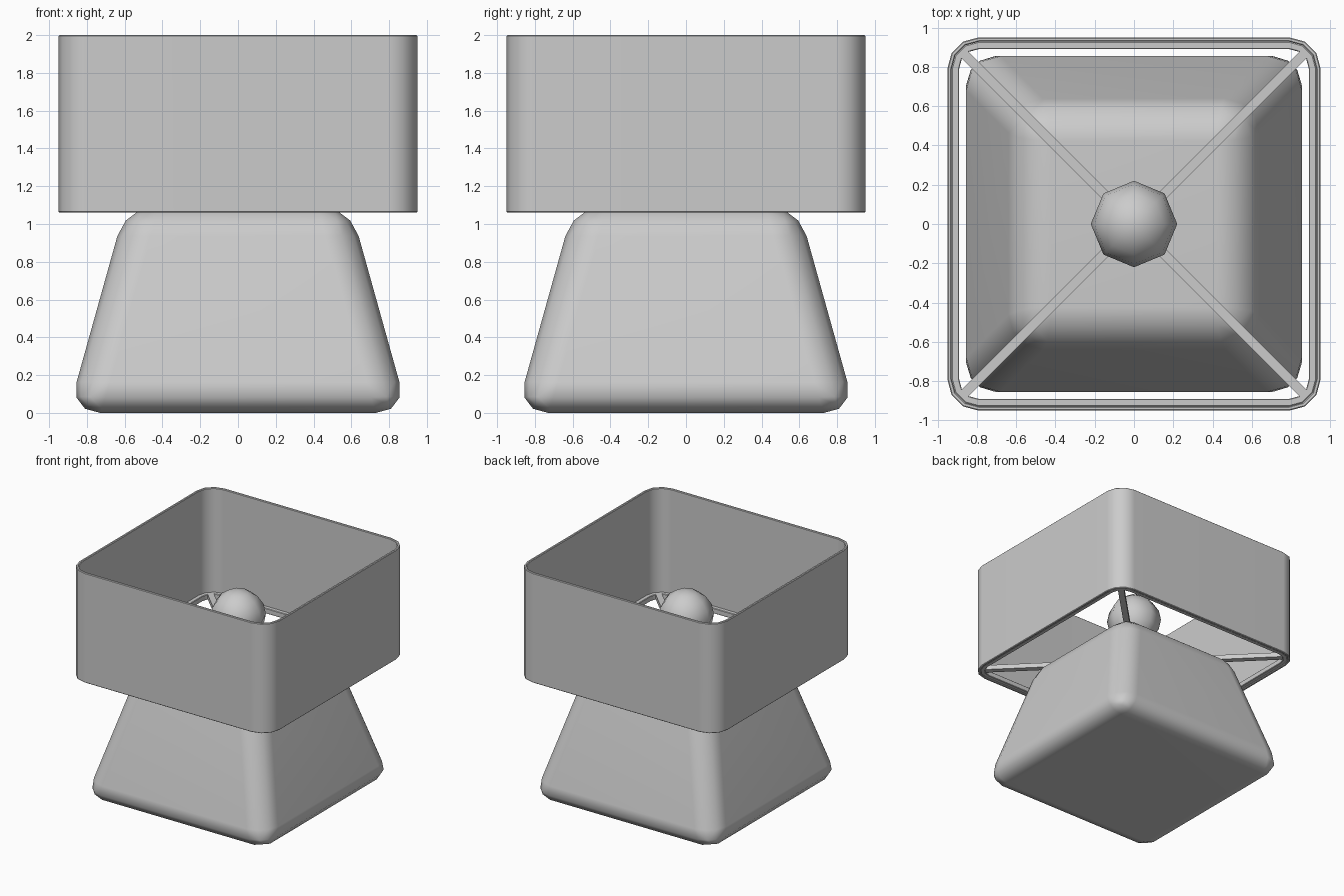
import bpy, bmesh, math
from mathutils import Matrix, Vector

if "Cube" in bpy.data.objects:
    bpy.data.objects.remove(bpy.data.objects["Cube"], do_unlink=True)

grey = bpy.data.materials.new("plain_grey")
grey.use_nodes = True
grey.diffuse_color = (0.6, 0.6, 0.6, 1)
grey.node_tree.nodes["Principled BSDF"].inputs["Base Color"].default_value = (0.6, 0.6, 0.6, 1)


def finish(name, bm, angle=None):
    """Turn a bmesh into a named object, smooth below the given angle."""
    bmesh.ops.recalc_face_normals(bm, faces=bm.faces)
    mesh = bpy.data.meshes.new(name)
    bm.to_mesh(mesh)
    bm.free()
    mesh.materials.append(grey)
    obj = bpy.data.objects.new(name, mesh)
    bpy.context.collection.objects.link(obj)
    if angle:
        bpy.ops.object.select_all(action="DESELECT")
        obj.select_set(True)
        bpy.context.view_layer.objects.active = obj
        bpy.ops.object.shade_smooth_by_angle(angle=math.radians(angle))
    return obj


def keep_faces_flat(obj):
    mod = obj.modifiers.new("weighted_normals", "WEIGHTED_NORMAL")
    mod.keep_sharp = True


def rounded_square(half, radius, steps=3):
    """Points round a square with rounded corners."""
    points = []
    for corner in range(4):
        middle = math.pi / 4 + corner * math.pi / 2
        centre = Vector((math.cos(middle), math.sin(middle))) * math.sqrt(2) * (half - radius)
        for i in range(steps + 1):
            a = corner * math.pi / 2 + i * math.pi / 2 / steps
            points.append(centre + radius * Vector((math.cos(a), math.sin(a))))
    return points


def square_tube(name, half, radius, wall, low, high, edge):
    """Open square sleeve with rounded corners and eased rims."""
    loops = []
    bm = bmesh.new()
    section = [(0, low + edge), (edge, low), (wall - edge, low), (wall, low + edge),
               (wall, high - edge), (wall - edge, high), (edge, high), (0, high - edge)]
    for inset, z in section:
        loops.append([bm.verts.new((p.x, p.y, z))
                      for p in rounded_square(half - inset, radius - inset)])
    for a, b in zip(loops, loops[1:] + loops[:1]):
        for i in range(len(a)):
            j = (i + 1) % len(a)
            bm.faces.new((a[i], a[j], b[j], b[i]))
    keep_faces_flat(finish(name, bm, 40))


# Tapered base with generously rounded edges
bm = bmesh.new()
bmesh.ops.create_cube(bm, size=2)
for v in bm.verts:
    top = v.co.z > 0
    half = 0.593 if top else 0.9
    v.co = (v.co.x * half, v.co.y * half, 1.1 if top else 0)
bmesh.ops.bevel(bm, geom=bm.edges[:], offset=0.17, segments=3, profile=0.5, affect="EDGES")
keep_faces_flat(finish("base", bm, 60))

# Shade and the supporting ring inside its lower rim
square_tube("shade", 0.95, 0.16, 0.022, 1.06, 2.0, 0.005)
square_tube("support_ring", 0.928, 0.138, 0.038, 1.065, 1.11, 0.004)

# Crossed bars that carry the shade
for side, turn in (("left", 45), ("right", -45)):
    bm = bmesh.new()
    bmesh.ops.create_cube(bm, size=1, matrix=Matrix.Translation((0, 0, 1.09))
                          @ Matrix.Rotation(math.radians(turn), 4, "Z")
                          @ Matrix.Diagonal((2.44, 0.05, 0.04, 1)))
    finish(side + "_support_bar", bm)

# Bulb and its neck
bm = bmesh.new()
bmesh.ops.create_uvsphere(bm, u_segments=8, v_segments=8, radius=0.22,
                          matrix=Matrix.Translation((0, 0, 1.48)))
finish("bulb", bm, 60)
bm = bmesh.new()
bmesh.ops.create_cone(bm, cap_ends=True, segments=8, radius1=0.09, radius2=0.12,
                      depth=0.26, matrix=Matrix.Translation((0, 0, 1.21)))
finish("bulb_neck", bm, 50)
